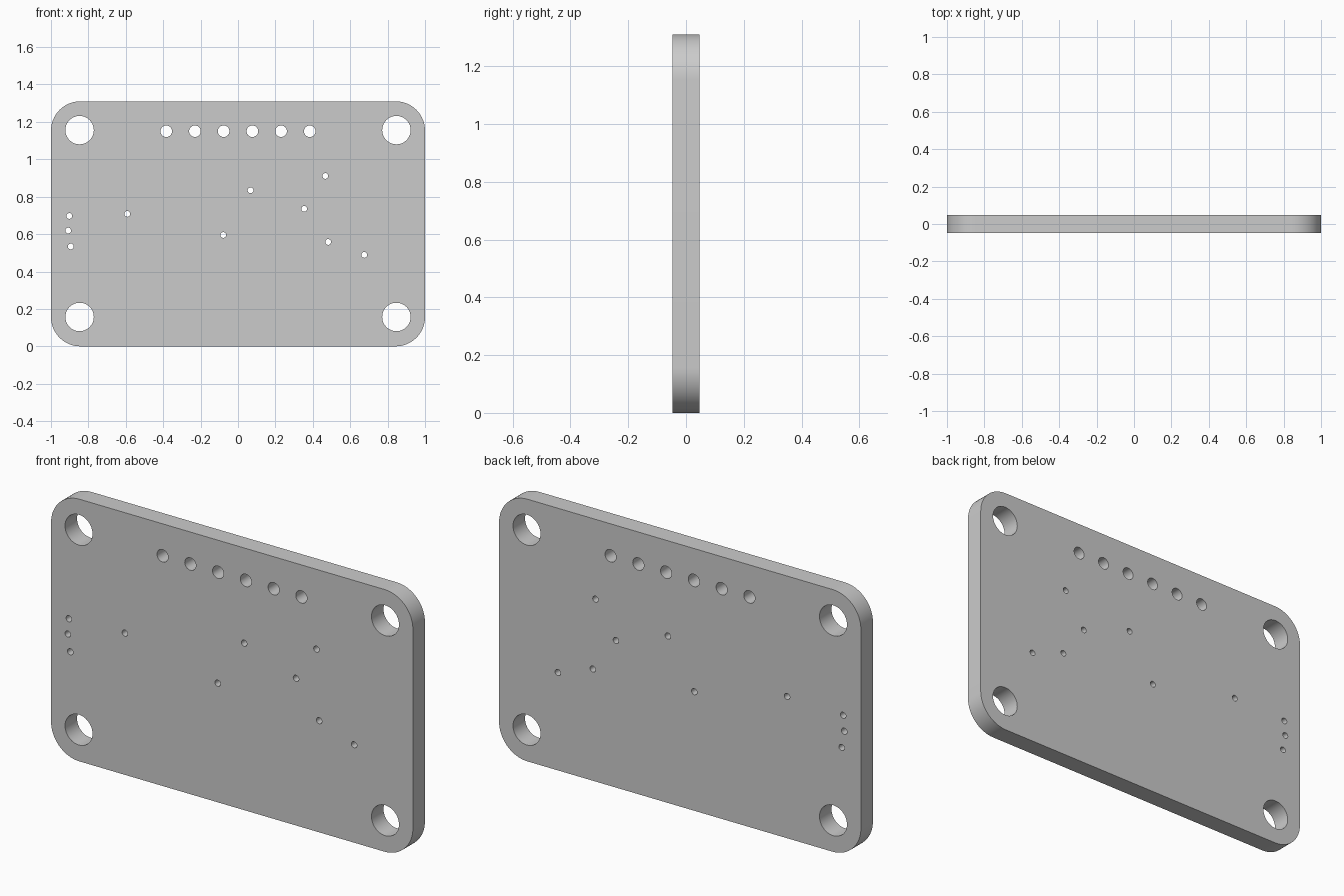
import bpy, bmesh, math

if "Cube" in bpy.data.objects:
    bpy.data.objects.remove(bpy.data.objects["Cube"])

W, H, R, HALF_T = 1.0, 1.31, 0.157, 0.0475

curve = bpy.data.curves.new("board", 'CURVE')
curve.dimensions = '2D'
curve.fill_mode = 'BOTH'
curve.extrude = HALF_T


def add_loop(points):
    s = curve.splines.new('POLY')
    s.points.add(len(points) - 1)
    for p, (x, z) in zip(s.points, points):
        p.co = (x, z, 0, 1)
    s.use_cyclic_u = True


def arc(cx, cz, r, start, end, n):
    return [(cx + r * math.cos(start + (end - start) * i / n),
             cz + r * math.sin(start + (end - start) * i / n)) for i in range(n + 1)]


def hole(x, z, r, n):
    add_loop(arc(x, z, r, 0, 2 * math.pi, n)[:-1])


# Rounded board outline
outline = []
for i, (cx, cz) in enumerate([(W - R, H - R), (R - W, H - R), (R - W, R), (W - R, R)]):
    outline += arc(cx, cz, R, i * math.pi / 2, (i + 1) * math.pi / 2, 16)
add_loop(outline)

# Corner mounting holes
for x in (-0.847, 0.847):
    for z in (0.157, 1.156):
        hole(x, z, 0.076, 48)

# Row of header pin holes
for i in range(6):
    hole((i - 2.5) * 0.1535, 1.15, 0.031, 32)

# Small vias
for x, z in [(-0.902, 0.697), (-0.908, 0.619), (-0.894, 0.534), (-0.592, 0.708),
             (-0.079, 0.595), (0.067, 0.834), (0.354, 0.735), (0.467, 0.911),
             (0.482, 0.558), (0.675, 0.489)]:
    hole(x, z, 0.0155, 24)

# Solid board mesh, stood upright
tmp = bpy.data.objects.new("board_profile", curve)
bpy.context.collection.objects.link(tmp)
mesh = bpy.data.meshes.new_from_object(tmp.evaluated_get(bpy.context.evaluated_depsgraph_get()))
bpy.data.objects.remove(tmp)
bm = bmesh.new()
bm.from_mesh(mesh)
bmesh.ops.remove_doubles(bm, verts=bm.verts, dist=1e-5)
for v in bm.verts:
    v.co = (v.co.x, -v.co.z, v.co.y)
bmesh.ops.recalc_face_normals(bm, faces=bm.faces)
bm.to_mesh(mesh)
bm.free()

board = bpy.data.objects.new("circuit_board", mesh)
bpy.context.collection.objects.link(board)
board.select_set(True)
bpy.context.view_layer.objects.active = board
bpy.ops.object.shade_smooth_by_angle(angle=math.radians(30))
